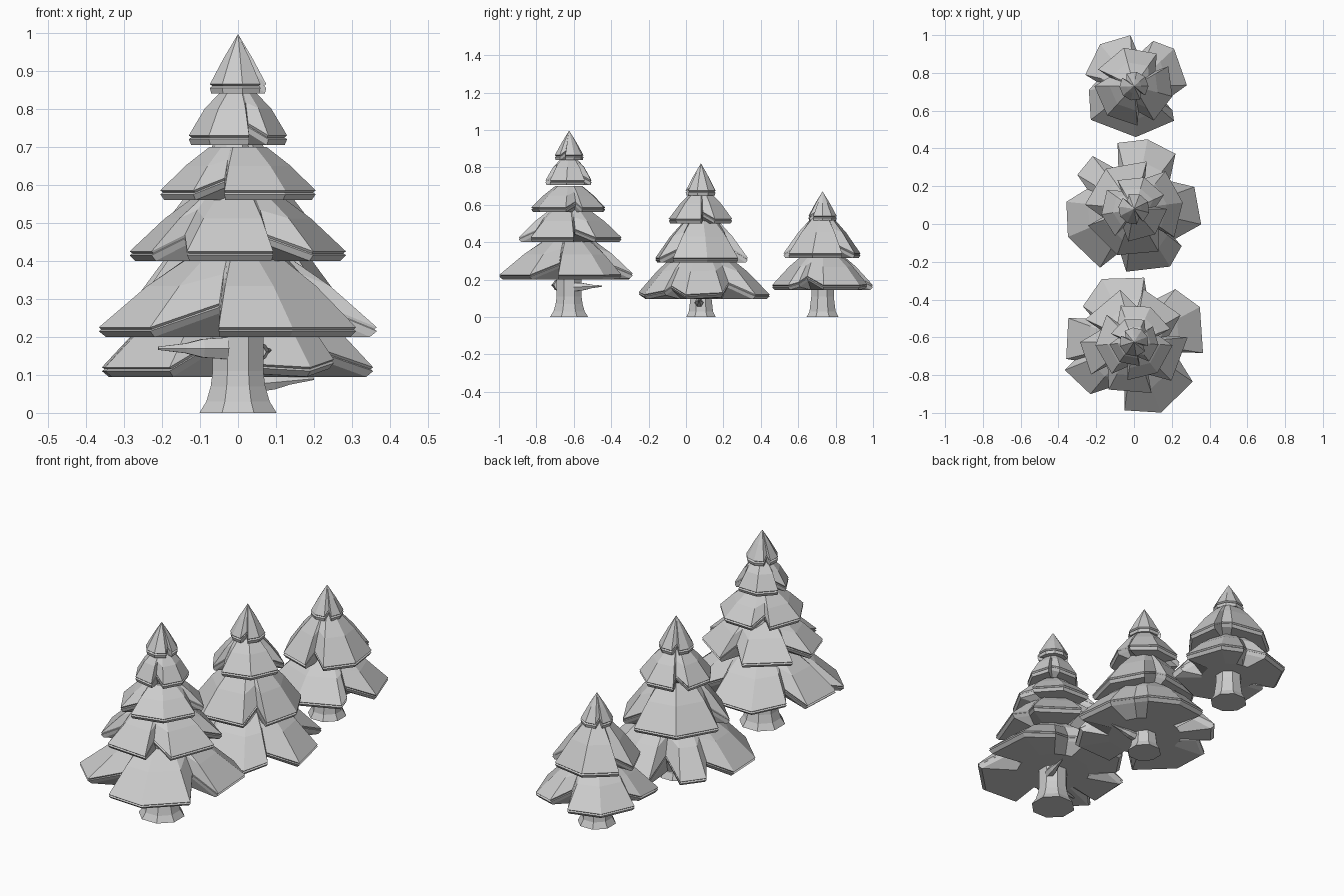
import bpy, bmesh, math
from mathutils import Vector

if "Cube" in bpy.data.objects:
    bpy.data.objects.remove(bpy.data.objects["Cube"])

grey = bpy.data.materials.new("plain grey")
grey.diffuse_color = (0.6, 0.6, 0.6, 1)
grey.use_nodes = True
grey.node_tree.nodes["Principled BSDF"].inputs["Base Color"].default_value = grey.diffuse_color


def loft(name, rings, loc):
    """Skin a list of equal-length rings and cap both ends."""
    bm = bmesh.new()
    rows = [[bm.verts.new(p) for p in ring] for ring in rings]
    n = len(rows[0])
    for a, b in zip(rows, rows[1:]):
        for i in range(n):
            j = (i + 1) % n
            bm.faces.new((a[i], a[j], b[j], b[i]))
    bm.faces.new(rows[0])
    bm.faces.new(rows[-1])
    bmesh.ops.recalc_face_normals(bm, faces=bm.faces)
    me = bpy.data.meshes.new(name)
    bm.to_mesh(me)
    bm.free()
    me.materials.append(grey)
    ob = bpy.data.objects.new(name, me)
    ob.location = loc
    bpy.context.collection.objects.link(ob)


def pol(deg, r, z):
    a = math.radians(deg)
    return (r * math.cos(a), r * math.sin(a), z)


def flaps(R, notches, side=1):
    """Outline of flat flaps split by wedge notches; side picks the steep edge."""
    pts = []
    k = len(notches)
    for i, a in enumerate(notches):
        b = notches[(i + 1) % k] + (360 if i == k - 1 else 0)
        s, e = (a + 5, b - 20) if side > 0 else (a + 20, b - 5)
        pts.append((a, R * 0.66))
        m = max(1, round((e - s) / 40))
        pts += [(s + (e - s) * j / m, R) for j in range(m + 1)]
    return pts


def tier(name, y, z, top, r_top, R, pts, bulge=0.06):
    """One skirt of branches: sloped top, grooved lip, flat underside."""
    h = top - z - 0.025
    rows = [[] for _ in range(7)]
    for a, r in pts:
        f = min(1, (r - r_top) / (R - r_top))
        ze = z + h * (1 - f) * 0.55
        zm = (ze + 0.025 + top) / 2 + bulge * h
        for row, (rr, zz) in zip(rows, (
                (r_top, top), ((r_top + r) / 2, zm), (r, ze + 0.025),
                (r - 0.007, ze + 0.02), (r, ze + 0.015),
                (r * 0.95, ze), (R * 0.5, z))):
            row.append(pol(a, rr, zz))
    loft(name, rows, (0, y, 0))


def trunk(name, y, base, r, top):
    prof = [(base, 0), (base * 0.82, 0.03), (r * 1.08, 0.07), (r, 0.11), (r, top)]
    loft(name, [[pol(22.5 + 45 * i, q, z) for i in range(8)] for q, z in prof], (0, y, 0))


def twig(name, start, end, r):
    s, e = Vector(start), Vector(end)
    d = e - s
    q = d.to_track_quat('Z', 'Y')
    prof = [(r, 0), (r * 0.85, 0.35), (r * 0.45, 0.6), (r * 0.15, 1)]
    loft(name, [[q @ Vector(pol(60 * i, k, t * d.length)) for i in range(6)]
                for k, t in prof], s)


# Large tree
y = -0.625
trunk("large_trunk", y, 0.11, 0.072, 0.3)
twig("large_twig_left", (-0.03, y - 0.05, 0.17), (-0.21, y - 0.09, 0.17), 0.033)
twig("large_twig_back", (0.05, y + 0.03, 0.16), (0.085, -0.45, 0.165), 0.025)
tier("large_tier_1", y, 0.20, 0.42, 0.12, 0.36, [
    (-14, .22), (-9, .37), (28, .395), (52, .355), (70, .22), (81, .345), (117, .375),
    (145, .33), (150, .25), (160, .37), (194, .37), (197, .33), (202, .395), (230, .36),
    (257, .22), (262, .365), (291, .40), (326, .375)])
tier("large_tier_2", y, 0.40, 0.58, 0.10, 0.28, flaps(0.285, [-66, 10, 85, 160, 222], -1))
tier("large_tier_3", y, 0.56, 0.70, 0.075, 0.2, flaps(0.205, [-105, 15, 130]))
tier("large_tier_4", y, 0.705, 0.845, 0.045, 0.127, flaps(0.13, [-72, 45, 165], -1), 0.12)
tier("large_tip", y, 0.84, 0.995, 0.001, 0.075, flaps(0.077, [-20, 150]), 0.03)

# Medium tree
y = 0.08
trunk("medium_trunk", y, 0.085, 0.06, 0.22)
twig("medium_twig", (0.04, y - 0.01, 0.075), (0.2, y - 0.01, 0.09), 0.025)
tier("medium_tier_1", y, 0.095, 0.34, 0.13, 0.36, [
    (-36, .27), (-13, .365), (20, .34), (38, .24), (53, .365), (79, .375), (104, .36),
    (112, .22), (128, .355), (149, .35), (157, .27), (174, .36), (203, .38), (240, .36),
    (252, .24), (263, .335), (302, .36), (322, .32)])
tier("medium_tier_2", y, 0.29, 0.52, 0.09, 0.25, flaps(0.26, [-40, 70, 195]))
tier("medium_tier_3", y, 0.50, 0.67, 0.05, 0.17, flaps(0.175, [5, 125, 240], -1))
tier("medium_tip", y, 0.65, 0.82, 0.001, 0.08, flaps(0.083, [-60, 130]), 0.03)

# Small tree
y = 0.73
trunk("small_trunk", y, 0.092, 0.065, 0.22)
tier("small_tier_1", y, 0.145, 0.345, 0.09, 0.27, [
    (-27, .18), (1, .28), (43, .29), (67, .26), (82, .17), (94, .27), (129, .285),
    (167, .265), (173, .2), (185, .24), (218, .29), (272, .27), (319, .28), (328, .24)])
tier("small_tier_2", y, 0.315, 0.54, 0.05, 0.2, flaps(0.21, [-80, 35, 160], -1))
tier("small_tip", y, 0.515, 0.67, 0.001, 0.075, flaps(0.077, [-45, 140]), 0.03)
